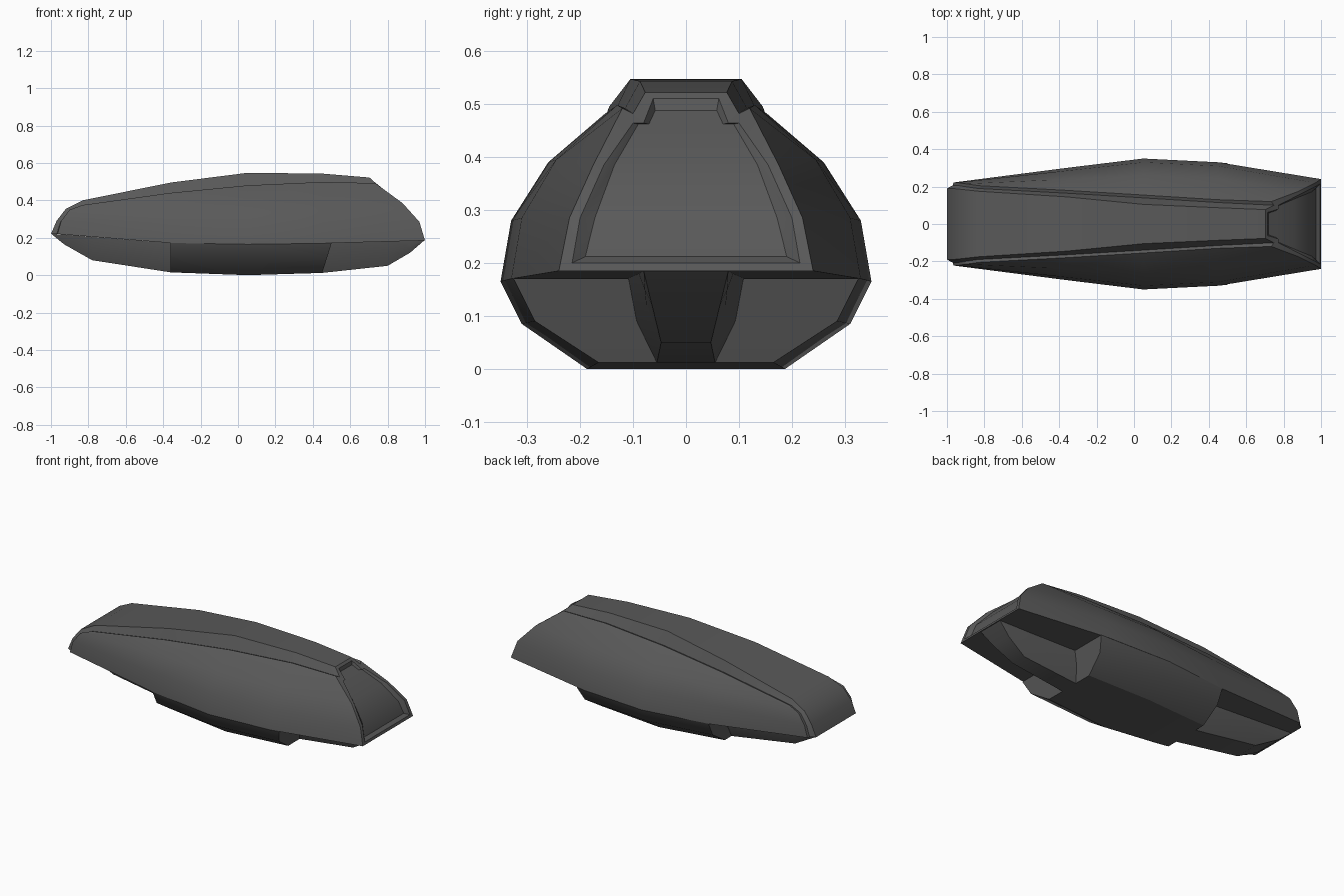
import bpy, bmesh, math

if "Cube" in bpy.data.objects:
    bpy.data.objects.remove(bpy.data.objects["Cube"])

grey = bpy.data.materials.new("dark_grey")
grey.use_nodes = True
grey.diffuse_color = (0.1, 0.1, 0.1, 1)
grey.node_tree.nodes["Principled BSDF"].inputs["Base Color"].default_value = (0.1, 0.1, 0.1, 1)


def flip(p):
    return (p[0], -p[1], p[2])


def grid(bm, rows):
    """Skin a grid of points with quads."""
    verts = [[bm.verts.new(p) for p in row] for row in rows]
    for a, b in zip(verts, verts[1:]):
        for i in range(len(a) - 1):
            bm.faces.new((a[i], a[i + 1], b[i + 1], b[i]))


def both_sides(bm, rows):
    grid(bm, rows)
    grid(bm, [[flip(p) for p in row] for row in rows])


def bridge(bm, path):
    """Join a path to its mirror image across the centre."""
    grid(bm, [[p, flip(p)] for p in path])


def finish(bm, name):
    bmesh.ops.remove_doubles(bm, verts=bm.verts, dist=0.0005)
    bmesh.ops.recalc_face_normals(bm, faces=bm.faces)
    mesh = bpy.data.meshes.new(name)
    bm.to_mesh(mesh)
    bm.free()
    mesh.materials.append(grey)
    obj = bpy.data.objects.new(name, mesh)
    bpy.context.collection.objects.link(obj)
    bpy.ops.object.select_all(action="DESELECT")
    obj.select_set(True)
    bpy.context.view_layer.objects.active = obj
    bpy.ops.object.shade_smooth_by_angle(angle=math.radians(31))


def loft(name, sections):
    """Solid from half sections running from the top edge to the bottom edge."""
    bm = bmesh.new()
    both_sides(bm, sections)
    bridge(bm, [s[0] for s in sections])
    bridge(bm, [s[-1] for s in sections])
    bridge(bm, sections[0])
    bridge(bm, sections[-1])
    finish(bm, name)


def slope_x(z):
    """Position of the sloping stern at a given height."""
    pts = [(0.185, 1), (0.285, 0.97), (0.385, 0.88), (0.495, 0.73), (0.525, 0.70)]
    for (z0, x0), (z1, x1) in zip(pts, pts[1:]):
        if z <= z1:
            return x0 + (x1 - x0) * (z - z0) / (z1 - z0)
    return pts[-1][1]


def on_slope(half, depth=0):
    return [(slope_x(z) - depth, y, z) for y, z in half]


def station(x, half):
    return [(x, y, z) for y, z in half]


# Stern outline, frame edge and recessed panel
outline = on_slope([(.24, .185), (.22, .285), (.175, .385), (.12, .492), (.10, .482), (.077, .522)])
frame = on_slope([(.215, .2), (.2, .285), (.155, .385), (.1, .464), (.08, .464), (.062, .51)])
panel = on_slope([(.19, .212), (.172, .285), (.135, .385), (.09, .462), (.07, .462), (.058, .488)], .02)

# Upper hull sides, chine to shoulder
nose = [(-.965, .222, .22), (-.945, .222, .29), (-.9, .215, .35), (-.83, .205, .375)]
sections = [
    nose,
    station(-.36, [(.30, .172), (.285, .28), (.24, .37), (.18, .44)]),
    station(.05, [(.35, .165), (.33, .28), (.26, .39), (.155, .48)]),
    station(.45, [(.33, .17), (.31, .285), (.245, .395), (.13, .498)]),
    outline[:4],
]
hull = bmesh.new()
both_sides(hull, sections)

# Raised spine that wraps down over the nose
edge = nose + [s[3] for s in sections[1:]]
foot = [(x - .004, y - .015, z - .006 * (i > 0)) for i, (x, y, z) in enumerate(edge[:-1])] + [outline[4]]
crest = [(-1, .19, .22), (-.97, .19, .29), (-.92, .185, .355), (-.83, .175, .40),
         (-.36, .145, .495), (.05, .105, .547), (.45, .087, .543), outline[5]]
both_sides(hull, [edge, foot, crest])
bridge(hull, crest)

# Underside of the upper hull
bridge(hull, [crest[0], foot[0]] + [s[0] for s in sections])

# Stern frame and panel
both_sides(hull, [outline, frame, panel])
for i in (0, -1):
    bridge(hull, [outline[i], frame[i], panel[i]])
bridge(hull, panel)
finish(hull, "upper_hull")

# Wide belly block with a raked stern end
loft("belly", [
    station(-.36, [(.30, .172), (.26, .09), (.145, .015)]),
    station(.05, [(.35, .165), (.31, .085), (.187, 0)]),
    [(.50, .326, .171), (.475, .285, .09), (.45, .165, .012)],
])

# Narrow keels rising to both ends
loft("stern_keel", [
    station(.40, [(.112, .17), (.095, .09), (.055, .012)]),
    station(.45, [(.112, .17), (.095, .09), (.055, .012)]),
    station(.80, [(.09, .182), (.075, .12), (.047, .05)]),
    station(.92, [(.084, .184), (.078, .15), (.064, .12)]),
    station(.995, [(.08, .187), (.08, .186), (.08, .185)]),
])
loft("nose_keel", [
    station(-.30, [(.13, .171), (.12, .09), (.08, .014)]),
    station(-.36, [(.13, .172), (.12, .09), (.08, .015)]),
    station(-.78, [(.115, .205), (.1, .14), (.075, .08)]),
    station(-.93, [(.11, .217), (.1, .19), (.09, .165)]),
    station(-.995, [(.11, .22), (.11, .219), (.11, .218)]),
])
